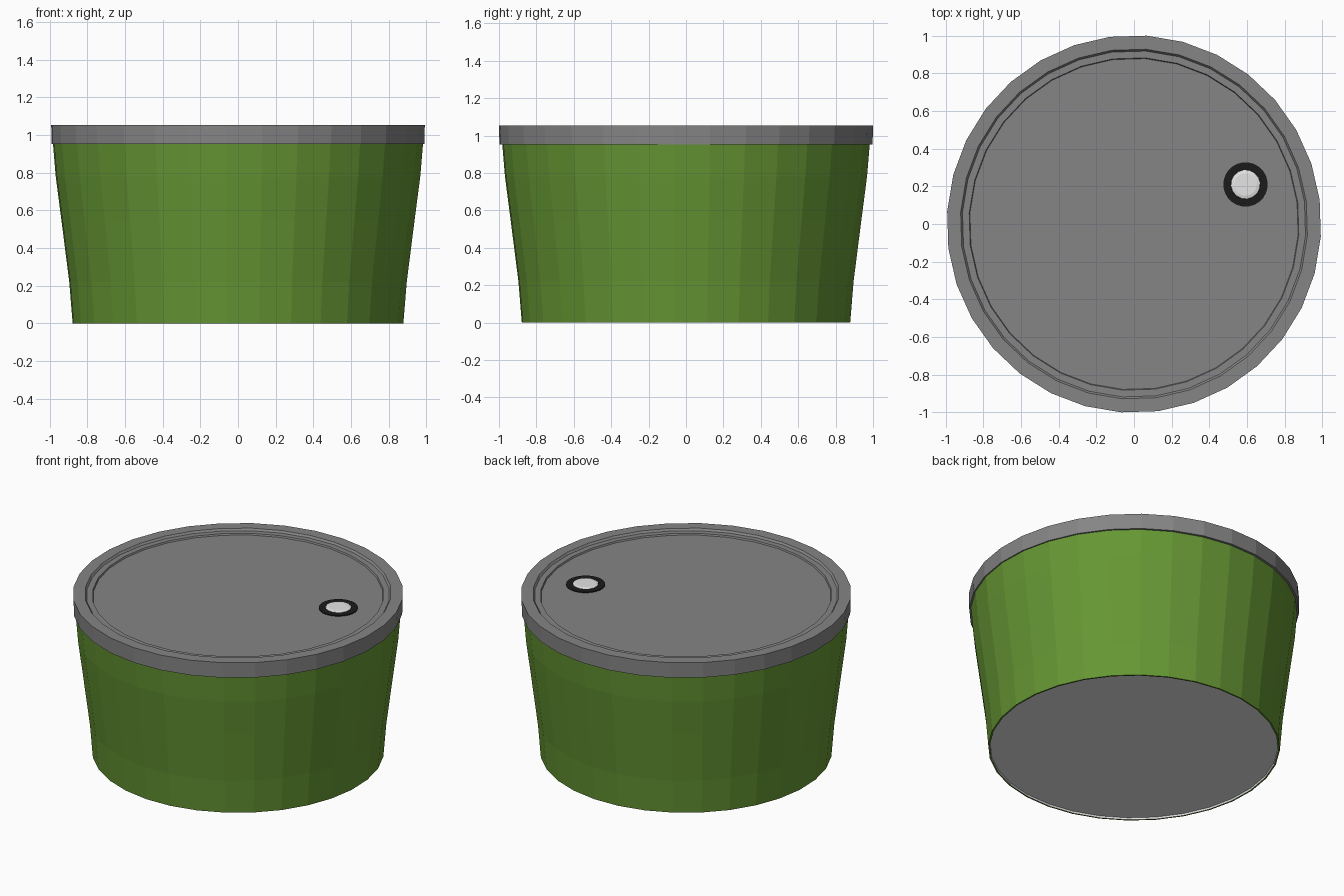
import bpy, bmesh, math

if "Cube" in bpy.data.objects:
    bpy.data.objects.remove(bpy.data.objects["Cube"])

SIDES = 32
OFFSET = math.radians(7.4)


def material(name, r, g, b):
    m = bpy.data.materials.new(name)
    m.diffuse_color = (r, g, b, 1)
    m.use_nodes = True
    m.node_tree.nodes["Principled BSDF"].inputs["Base Color"].default_value = m.diffuse_color
    return m


green = material("leaf green", 0.132, 0.308, 0.034)
grey = material("lid grey", 0.235, 0.235, 0.235)
black = material("rubber black", 0.011, 0.011, 0.011)
white = material("off white", 0.78, 0.78, 0.78)


def lathe(name, profile, mats, sides=SIDES, offset=OFFSET, centre=(0, 0), x_scale=1.0, pick=None):
    """Turn (radius, z) points, listed from below to above, around the z axis.
    A radius of 0 ends the strip with one flat cap. pick(segment) chooses the material."""
    bm = bmesh.new()
    rings = []
    for r, z in profile:
        rings.append([bm.verts.new((x_scale * r * math.cos(offset + 2 * math.pi * i / sides),
                                    r * math.sin(offset + 2 * math.pi * i / sides), z))
                      for i in range(sides)] if r > 0 else None)
    for s in range(len(rings) - 1):
        a, b = rings[s], rings[s + 1]
        if a is None or b is None:
            faces = [bm.faces.new(b[::-1] if a is None else a)]
        else:
            faces = [bm.faces.new((a[i], a[(i + 1) % sides], b[(i + 1) % sides], b[i]))
                     for i in range(sides)]
        for f in faces:
            f.material_index = pick(s) if pick else 0
    mesh = bpy.data.meshes.new(name)
    bm.to_mesh(mesh)
    bm.free()
    for m in mats:
        mesh.materials.append(m)
    obj = bpy.data.objects.new(name, mesh)
    obj.location = (centre[0], centre[1], 0)
    bpy.context.collection.objects.link(obj)
    return obj


# Tub: recessed off-white base inside a thin foot lip, flared green wall
lathe("tub",
      [(0, 0.012), (0.868, 0.012), (0.87, 0.0), (0.88, 0.0), (0.898, 0.22),
       (0.94, 0.55), (0.97, 0.78), (0.985, 0.96)],
      [green, white],
      pick=lambda s: 1 if s < 2 else 0)

# Lid: overhanging rim, narrow ledge, then a sunken top panel
lathe("lid",
      [(0.96, 0.952), (1.0, 0.952), (1.002, 1.053), (0.93, 1.053),
       (0.92, 1.04), (0.884, 1.04), (0.88, 1.03), (0, 1.03)],
      [grey], x_scale=0.992)

# Vent: flat black seal ring around a pale button
VENT = (0.592, 0.21)
lathe("vent_seal",
      [(0.118, 1.028), (0.118, 1.036), (0.078, 1.036), (0.077, 1.03)],
      [black], sides=24, centre=VENT)
lathe("vent_button",
      [(0.079, 1.028), (0.077, 1.037), (0.06, 1.041), (0, 1.041)],
      [white], sides=16, centre=VENT)
